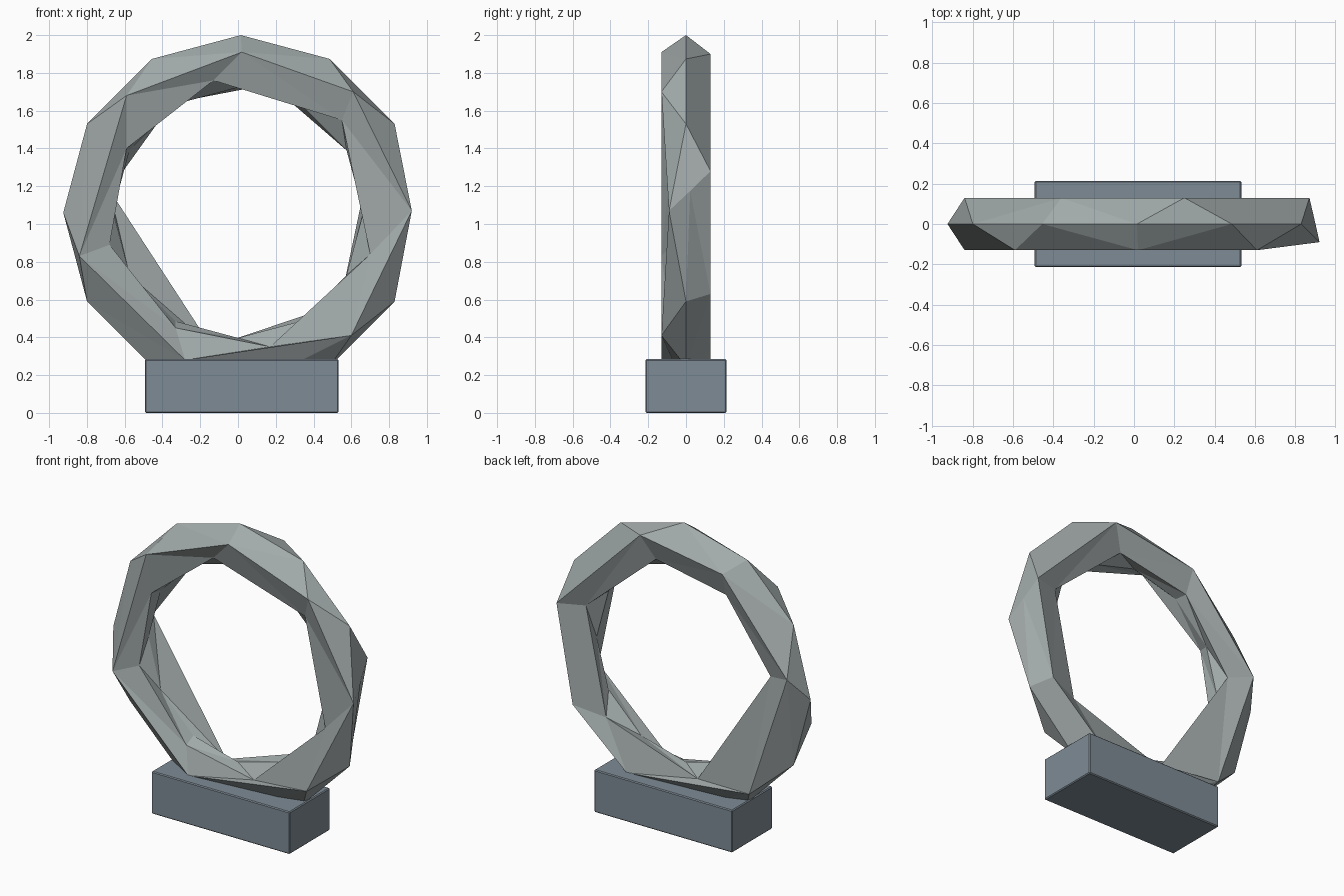
import bpy, bmesh, math

if "Cube" in bpy.data.objects:
    bpy.data.objects.remove(bpy.data.objects["Cube"])

CZ = 1.06  # ring centre height


def material(name, rgb):
    m = bpy.data.materials.new(name)
    m.diffuse_color = (*rgb, 1)
    m.use_nodes = True
    m.node_tree.nodes["Principled BSDF"].inputs["Base Color"].default_value = m.diffuse_color
    return m


def angle(v):
    return math.atan2(v.co.z - CZ, v.co.x) % math.tau


def make_loop(bm, pts):
    return sorted((bm.verts.new(p) for p in pts), key=angle)


def zip_loops(bm, a, b):
    """Triangulate between two closed loops, following their angle."""
    gap = lambda v: abs((angle(v) - angle(a[0]) + math.pi) % math.tau - math.pi)
    s = min(range(len(b)), key=lambda k: gap(b[k]))
    b = b[s:] + b[:s]

    def unroll(loop):
        first = angle(loop[0])
        if loop is b:  # keep start angles on the same turn
            first = angle(a[0]) + (first - angle(a[0]) + math.pi) % math.tau - math.pi
        out = [first]
        for p, q in zip(loop, loop[1:] + loop[:1]):
            out.append(out[-1] + (angle(q) - angle(p)) % math.tau)
        return out

    ta, tb = unroll(a), unroll(b)
    i = j = 0
    while i < len(a) or j < len(b):
        step_a = j == len(b) or (i < len(a) and ta[i] + ta[i + 1] <= tb[j] + tb[j + 1])
        p, q = a[i % len(a)], b[j % len(b)]
        if step_a:
            i += 1
            bm.faces.new((p, a[i % len(a)], q))
        else:
            j += 1
            bm.faces.new((p, b[j % len(b)], q))


def circle(r, ks, dx):
    return [(r * math.cos(math.radians(30 * k)) + dx, 0,
             CZ + r * math.sin(math.radians(30 * k))) for k in ks]


# Faceted stone ring: six irregular loops around the cross-section
bm = bmesh.new()
front = [(.02, 1.91), (.61, 1.70), (.60, .41), (-.28, .28), (-.84, .83), (-.59, 1.68)]
front_in = [(-.13, 1.76), (.55, 1.55), (.70, .84), (.17, .35), (-.33, .45),
            (-.68, .89), (-.59, 1.40)]
back = [(.25, 1.90), (-.36, 1.80), (-.84, 1.22), (-.56, .38), (.35, .28), (.75, .63), (.87, 1.28)]
back_in = [(.17, 1.74), (-.35, 1.64), (-.68, 1.18), (-.14, .35), (.54, .58), (.69, 1.29)]
loops = [
    make_loop(bm, circle(.94, range(1, 12), .015) + [(.895, .022, 1.175)]),
    make_loop(bm, [(x, -.13, z) for x, z in front] + [(.92, -.09, 1.07)]),
    make_loop(bm, [(x, -.075, z) for x, z in front_in]),
    make_loop(bm, circle(.663, range(12), 0)),
    make_loop(bm, [(x, .075, z) for x, z in back_in]),
    make_loop(bm, [(x, .13, z) for x, z in back]),
]
for k in range(6):
    zip_loops(bm, loops[k], loops[(k + 1) % 6])
bmesh.ops.recalc_face_normals(bm, faces=bm.faces)
mesh = bpy.data.meshes.new("stone_ring")
bm.to_mesh(mesh)
bm.free()
ring = bpy.data.objects.new("stone_ring", mesh)
bpy.context.collection.objects.link(ring)
mesh.materials.append(material("stone", (.36, .40, .40)))

# Base block with slightly worn edges
bpy.ops.mesh.primitive_cube_add(size=1, location=(.02, 0, .142))
base = bpy.context.object
base.name = "base_block"
base.scale = (1.025, .428, .284)
bpy.ops.object.transform_apply(location=False, rotation=False, scale=True)
bev = base.modifiers.new("worn_edges", 'BEVEL')
bev.width = .006
bev.segments = 1
base.data.materials.append(material("slate", (.21, .26, .30)))
